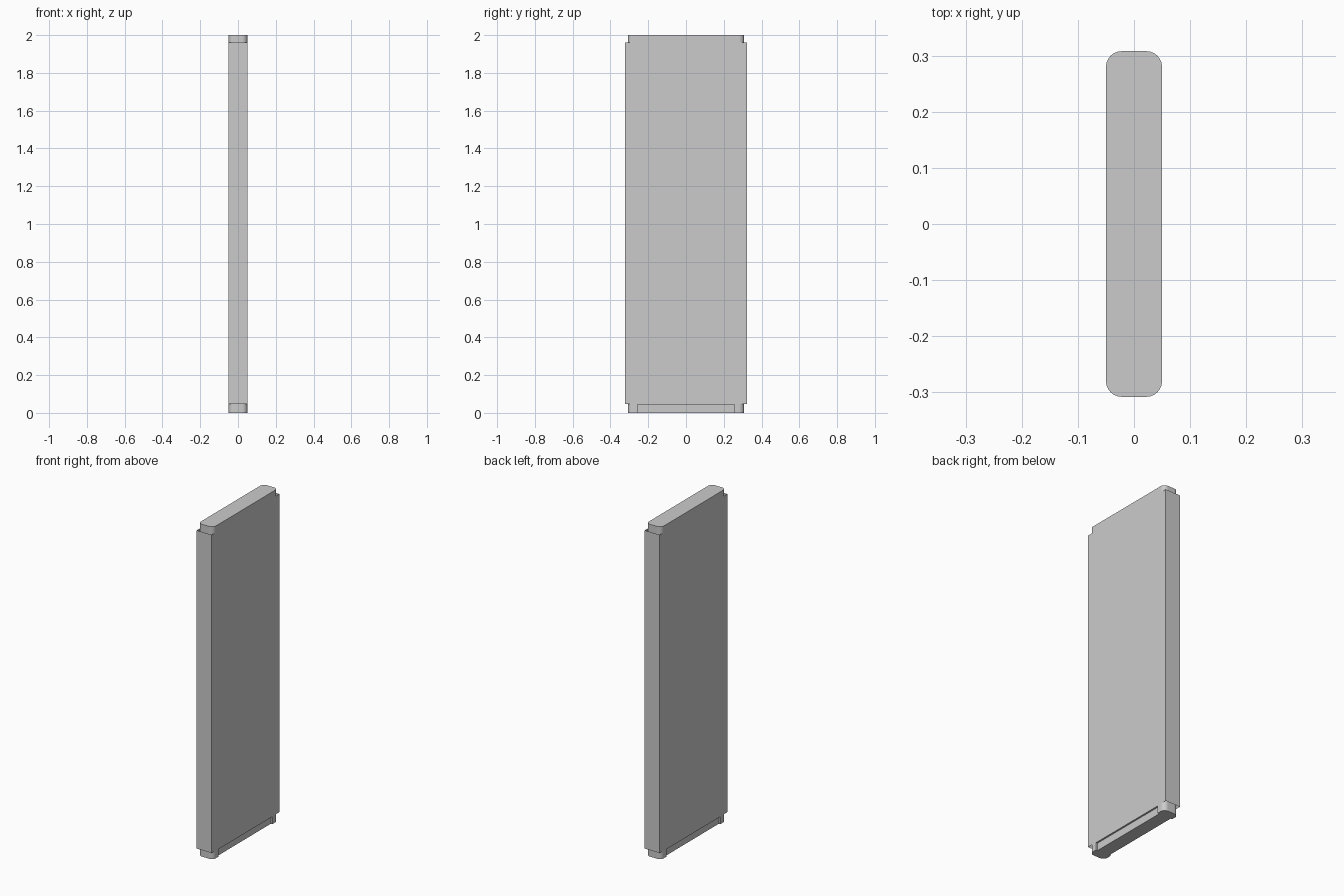
import bpy, bmesh, math

if "Cube" in bpy.data.objects:
    bpy.data.objects.remove(bpy.data.objects["Cube"])

HX, HY, EDGE_Y = 0.05, 0.308, 0.322      # half thickness, slab half width, edging half width
R, SEG = 0.028, 6                        # corner rounding
Z0, Z1 = 0.047, 1.962                    # edging bottom and top


def extrude_profile(name, pts, z0, z1, closed=True):
    """Closed profiles become capped solids, open ones become thin walls."""
    bm = bmesh.new()
    lo = [bm.verts.new((x, y, z0)) for x, y in pts]
    hi = [bm.verts.new((x, y, z1)) for x, y in pts]
    n = len(pts)
    for i in range(n if closed else n - 1):
        j = (i + 1) % n
        bm.faces.new((lo[i], lo[j], hi[j], hi[i]))
    if closed:
        bm.faces.new(lo[::-1])
        bm.faces.new(hi)
    mesh = bpy.data.meshes.new(name)
    bm.to_mesh(mesh)
    bm.free()
    ob = bpy.data.objects.new(name, mesh)
    bpy.context.collection.objects.link(ob)
    return ob


def select_only(ob):
    bpy.ops.object.select_all(action='DESELECT')
    ob.select_set(True)
    bpy.context.view_layer.objects.active = ob


# Main slab with rounded vertical corners
profile = []
for k, (sx, sy) in enumerate(((1, 1), (-1, 1), (-1, -1), (1, -1))):
    for i in range(SEG + 1):
        a = math.pi / 2 * (k + i / SEG)
        profile.append((sx * (HX - R) + R * math.cos(a), sy * (HY - R) + R * math.sin(a)))
slab = extrude_profile("panel_slab", profile, 0, 2)

# Shallow toe recess along the bottom of both broad faces
for s in (1, -1):
    a, b = sorted((s * (HX - 0.01), s * (HX + 0.03)))
    cutter = extrude_profile("recess_cutter", [(a, -0.256), (b, -0.256), (b, 0.256), (a, 0.256)],
                             -0.05, 0.045)
    cutter.hide_render = True
    mod = slab.modifiers.new("recess", 'BOOLEAN')
    mod.operation, mod.solver, mod.object = 'DIFFERENCE', 'EXACT', cutter
    select_only(slab)
    bpy.ops.object.modifier_apply(modifier=mod.name)
    bpy.data.objects.remove(cutter)

select_only(slab)
bpy.ops.object.shade_smooth_by_angle(angle=math.radians(30))
wn = slab.modifiers.new("flat_faces", 'WEIGHTED_NORMAL')
wn.keep_sharp = True

# Thin U-shaped edging, open at top and bottom, wrapped round each narrow side
inner = HY - R
for s, name in ((1, "back_edging"), (-1, "front_edging")):
    extrude_profile(name, [(s * HX, s * inner), (s * HX, s * EDGE_Y),
                           (-s * HX, s * EDGE_Y), (-s * HX, s * inner)], Z0, Z1, closed=False)
